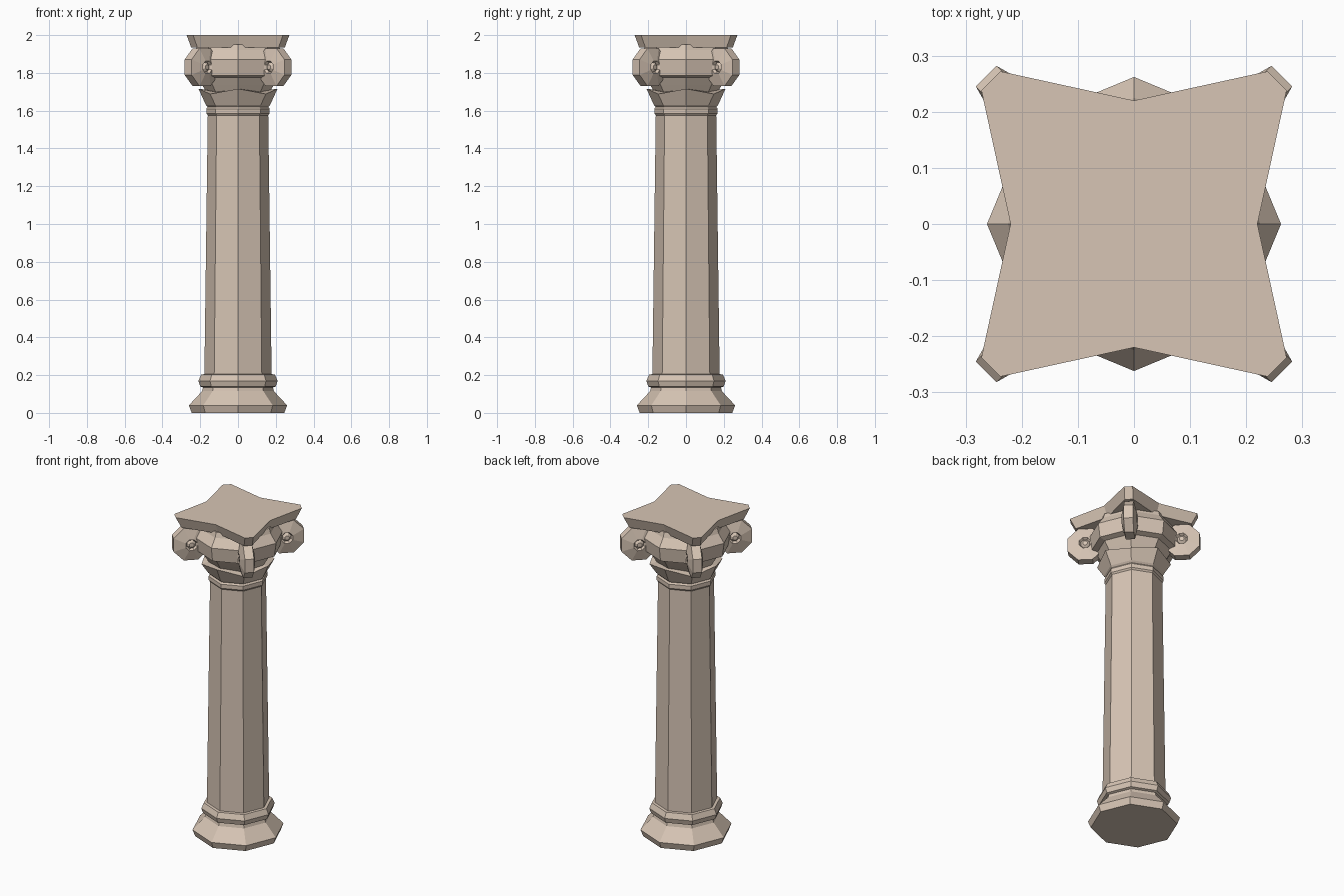
import bpy, bmesh
from math import cos, sin, pi, sqrt

if "Cube" in bpy.data.objects:
    bpy.data.objects.remove(bpy.data.objects["Cube"])


def finish(name, bm):
    bmesh.ops.recalc_face_normals(bm, faces=bm.faces[:])
    me = bpy.data.meshes.new(name)
    bm.to_mesh(me)
    bm.free()
    ob = bpy.data.objects.new(name, me)
    bpy.context.collection.objects.link(ob)
    me.materials.append(stone)
    return ob


def loft(name, loops):
    """Skin closed loops of equal length and cap both ends."""
    bm = bmesh.new()
    rows = [[bm.verts.new(p) for p in loop] for loop in loops]
    n = len(rows[0])
    for a, b in zip(rows, rows[1:]):
        for i in range(n):
            j = (i + 1) % n
            bm.faces.new((a[i], a[j], b[j], b[i]))
    bm.faces.new(rows[0])
    bm.faces.new(rows[-1])
    return finish(name, bm)


def ring(r, z, wave=0.0):
    """Octagon with corners on the axes; wave lifts alternate corners."""
    return [(r * cos(i * pi / 4), r * sin(i * pi / 4), z + wave * (-1) ** i)
            for i in range(8)]


def lathe(name, profile):
    return loft(name, [ring(*p) for p in profile])


stone = bpy.data.materials.new("stone")
stone.diffuse_color = (0.68, 0.56, 0.46, 1)
stone.use_nodes = True
stone.node_tree.nodes["Principled BSDF"].inputs["Base Color"].default_value = stone.diffuse_color

# Stepped base with rounded moulding
lathe("base", [(0.245, 0), (0.26, 0.04), (0.19, 0.115), (0.185, 0.135),
               (0.2, 0.14), (0.21, 0.17), (0.195, 0.203), (0.178, 0.205)])

# Tapered shaft and neck ring
lathe("shaft", [(0.178, 0.2), (0.16, 1.58), (0.16, 1.6)])
lathe("neck_ring", [(0.16, 1.575), (0.168, 1.585), (0.168, 1.61), (0.155, 1.625)])

# Flared collar with a zigzag rim
lathe("leaf_collar", [(0.155, 1.615), (0.17, 1.63), (0.209, 1.702, 0.014),
                      (0.17, 1.705, 0.006), (0.16, 1.69)])

# Swelling bell under the top slab
lathe("capital_bell", [(0.155, 1.68), (0.19, 1.735), (0.215, 1.775), (0.25, 1.785),
                       (0.262, 1.87), (0.225, 1.92), (0.215, 1.95)])


# Concave-sided top slab with clipped corners
def slab(mid, a, b, z):
    pts = []
    for k in range(4):
        c, s = cos(k * pi / 2), sin(k * pi / 2)
        for x, y in ((mid, 0), (a, b), (b, a)):
            pts.append((x * c - y * s, x * s + y * c, z))
    return pts


loft("top_slab", [slab(0.195, 0.248, 0.215, 1.935), slab(0.22, 0.272, 0.238, 2.0)])

# Diagonal corner scrolls: bulging octagonal discs with a recessed eye
CENTRE, HEIGHT = 0.273, 1.83
DISC = [(0.108, 0.026), (0.036, 0.044), (0.027, 0.03), (0.014, 0.042)]
for k in range(4):
    ang = pi / 4 + k * pi / 2
    loops = []
    for side, rows in ((-1, DISC[::-1]), (1, DISC)):
        for r, t in rows:
            loop = []
            for i in range(8):
                phi = pi / 8 + i * pi / 4
                d = CENTRE + r * cos(phi)
                w = side * t
                loop.append((d * cos(ang) - w * sin(ang),
                             d * sin(ang) + w * cos(ang), HEIGHT + r * sin(phi)))
            loops.append(loop)
    loft("corner_scroll_%d" % (k + 1), loops)
